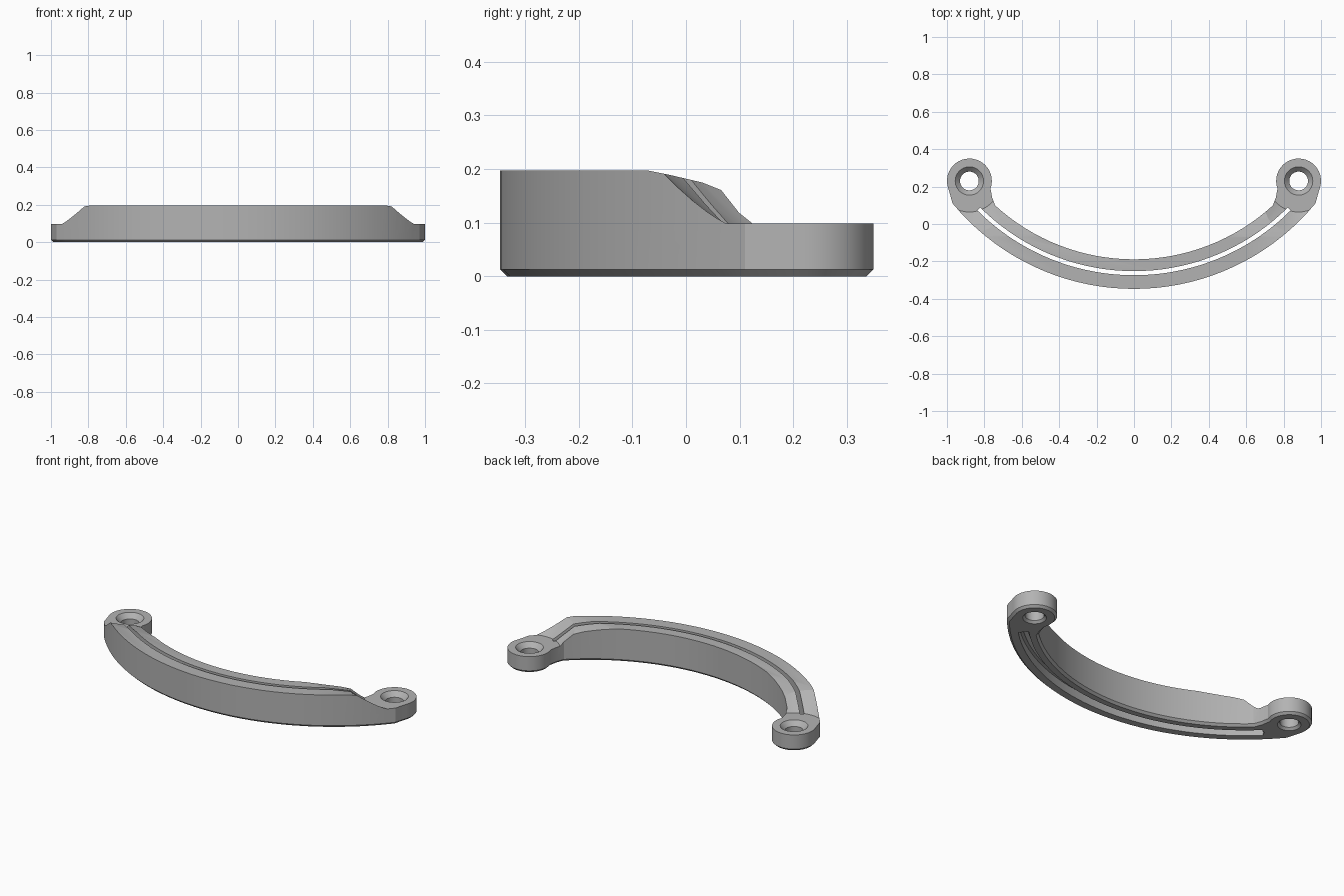
import bpy, bmesh
from math import sin, cos, asin, radians, pi
from mathutils import Vector

cube = bpy.data.objects.get("Cube")
if cube:
    bpy.data.objects.remove(cube, do_unlink=True)

grey = bpy.data.materials.new("plain grey")
grey.use_nodes = True
COLOUR = (0.45, 0.45, 0.45, 1)
grey.diffuse_color = COLOUR
grey.node_tree.nodes["Principled BSDF"].inputs["Base Color"].default_value = COLOUR

ARC_Y = 0.911                 # centre of the concentric arcs
R_OUT, R_IN = 1.258, 1.10
PAD = Vector((0.88, 0.23))    # centre of the mounting pad
PAD_R, PAD_H, BAR_H = 0.12, 0.098, 0.197


def arc(radius, a0, a1, steps):
    """Points on the main arc; the angle is measured from straight forward."""
    angles = [a0 + (a1 - a0) * i / steps for i in range(steps + 1)]
    return [(radius * sin(a), ARC_Y - radius * cos(a)) for a in angles]


def prism(name, outline, z0, z1, chamfer=0, sideways=False):
    """Extrude a closed outline, along z or (sideways) along x."""
    bm = bmesh.new()
    place = (lambda p, h: (h, p[0], p[1])) if sideways else (lambda p, h: (p[0], p[1], h))
    face = bm.faces.new([bm.verts.new(place(p, z0)) for p in outline])
    edges = list(face.edges)
    top = bmesh.ops.extrude_face_region(bm, geom=[face], use_keep_orig=True)
    shift = Vector(place((0, 0), z1 - z0))
    for v in top["geom"]:
        if isinstance(v, bmesh.types.BMVert):
            v.co += shift
    bmesh.ops.recalc_face_normals(bm, faces=bm.faces)
    if chamfer:
        bmesh.ops.bevel(bm, geom=edges, offset=chamfer, segments=1,
                        affect='EDGES', profile=0.5)
    return finish(name, bm)


def turned(name, centre, profile, steps=48):
    """Solid of revolution from (radius, z) pairs listed from bottom to top."""
    bm = bmesh.new()
    rings = [[bm.verts.new((centre[0] + r * cos(2 * pi * i / steps),
                            centre[1] + r * sin(2 * pi * i / steps), z))
              for i in range(steps)] for r, z in profile]
    for low, high in zip(rings, rings[1:]):
        for i in range(steps):
            j = (i + 1) % steps
            bm.faces.new((low[i], low[j], high[j], high[i]))
    bm.faces.new(rings[0])
    bm.faces.new(rings[-1])
    bmesh.ops.recalc_face_normals(bm, faces=bm.faces)
    return finish(name, bm)


def finish(name, bm):
    mesh = bpy.data.meshes.new(name)
    bm.to_mesh(mesh)
    bm.free()
    mesh.materials.append(grey)
    obj = bpy.data.objects.new(name, mesh)
    bpy.context.collection.objects.link(obj)
    return obj


def cut(target, cutter):
    cutter.hide_render = True
    mod = target.modifiers.new("cut", 'BOOLEAN')
    mod.operation, mod.solver, mod.object = 'DIFFERENCE', 'EXACT', cutter
    bpy.context.view_layer.objects.active = target
    bpy.ops.object.modifier_apply(modifier=mod.name)
    bpy.data.objects.remove(cutter, do_unlink=True)


# Plan outline: outer arc, right pad, inner arc, left pad
end_out, end_in = asin(0.97 / R_OUT), asin(0.742 / R_IN)
pad_angles = [radians(-22 + 222 * i / 24) for i in range(25)]
right_pad = [(PAD.x + PAD_R * cos(a), PAD.y + PAD_R * sin(a)) for a in pad_angles]
right_pad.append((0.758, 0.14))
left_pad = [(-x, y) for x, y in reversed(right_pad)]
outline = (arc(R_OUT, -end_out, end_out, 36) + right_pad
           + arc(R_IN, end_in, -end_in, 32) + left_pad)
handle = prism("curved_handle", outline, 0, BAR_H, chamfer=0.013)

# Gentle fall of the top toward both ends
fall = [(-0.075, 0.198), (-0.03, 0.189), (0.03, 0.175), (0.085, 0.153),
        (0.14, 0.125), (0.5, 0.125), (0.5, 0.3), (-0.075, 0.3)]
cut(handle, prism("end_fall_cutter", fall, -1.2, 1.2, sideways=True))

# Pad clearance with sloped rim, and countersunk screw holes
for side in (-1, 1):
    centre = (side * PAD.x, PAD.y)
    cut(handle, turned("pad_cutter", centre,
                       [(0.166, PAD_H), (0.31, PAD_H + 0.12)]))
    cut(handle, turned("hole_cutter", centre,
                       [(0.073, -0.01), (0.05, 0.013), (0.05, PAD_H - 0.028),
                        (0.085, PAD_H + 0.01)]))

# Narrow slot right through, with a wider channel underneath
for name, r0, r1, reach, top in (("slot_cutter", 1.163, 1.185, 0.785, 0.3),
                                 ("channel_cutter", 1.147, 1.203, 0.78, 0.05)):
    band = arc(r1, -reach, reach, 36) + arc(r0, reach, -reach, 36)
    cut(handle, prism(name, band, -0.05, top))

# Smooth curved walls, crisp edges
bpy.ops.object.select_all(action='DESELECT')
handle.select_set(True)
bpy.context.view_layer.objects.active = handle
bpy.ops.object.shade_smooth_by_angle(angle=radians(25))
